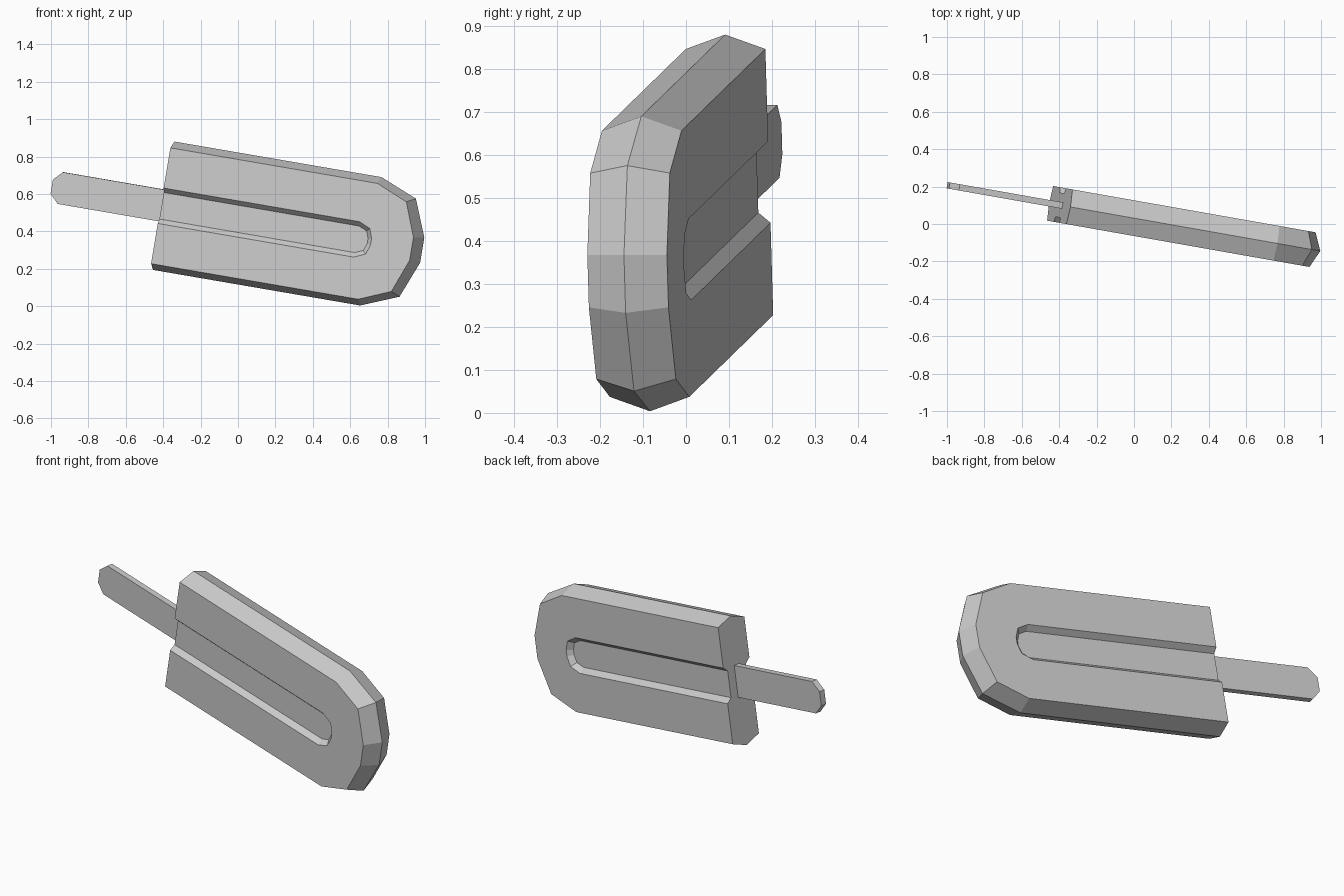
import bpy, bmesh, math
from mathutils import Euler

cube = bpy.data.objects.get("Cube")
if cube:
    bpy.data.objects.remove(cube, do_unlink=True)

grey = bpy.data.materials.new("plain_grey")
grey.use_nodes = True
colour = (0.6, 0.6, 0.6, 1)
grey.diffuse_color = colour
grey.node_tree.nodes["Principled BSDF"].inputs["Base Color"].default_value = colour


def outline(half):
    """Upper half of an outline plus its mirror image, end to end."""
    return half + [(x, -z) for x, z in reversed(half)]


def make_part(name, rings):
    """Skin open rings of (depth, outline); cap both sides and the flat end."""
    bm = bmesh.new()
    loops = [[bm.verts.new((x, y, z)) for x, z in pts] for y, pts in rings]
    for a, b in zip(loops, loops[1:]):
        for i in range(len(a) - 1):
            bm.faces.new((a[i], a[i + 1], b[i + 1], b[i]))
    bm.faces.new(loops[0])
    bm.faces.new(loops[-1])
    bm.faces.new([l[0] for l in loops] + [l[-1] for l in reversed(loops)])
    bmesh.ops.recalc_face_normals(bm, faces=bm.faces)
    mesh = bpy.data.meshes.new(name)
    bm.to_mesh(mesh)
    bm.free()
    mesh.materials.append(grey)
    obj = bpy.data.objects.new(name, mesh)
    bpy.context.collection.objects.link(obj)
    # Shared tilt of the whole model
    obj.rotation_euler = Euler((0, math.radians(9.6), math.radians(-10)))
    obj.location = (0.081, 0.017, 0.455)
    return obj


# Ice bar: bevelled rim around a flat face with a recessed groove on each side
END = -0.492
ridge = outline([(END, 0.348), (0.648, 0.348), (0.851, 0.266), (0.931, 0.068)])
face = outline([(END, 0.314), (0.648, 0.314), (0.819, 0.243), (0.889, 0.062)])
groove_rim = outline([(END, 0.096), (0.586, 0.096), (0.648, 0.069), (0.666, 0.018)])
groove_floor = outline([(END, 0.072), (0.582, 0.072), (0.628, 0.053), (0.642, 0.014)])
side = [(0.066, groove_floor), (0.094, groove_rim), (0.094, face)]
make_part("ice_bar", [(-y, o) for y, o in side] + [(0, ridge)] + side[::-1])

# Flat stick with clipped corners, set into the end of the bar
stick = outline([(-0.47, 0.086), (-1.059, 0.086), (-1.106, 0.038)])
make_part("stick", [(-0.017, stick), (0.017, stick)])
